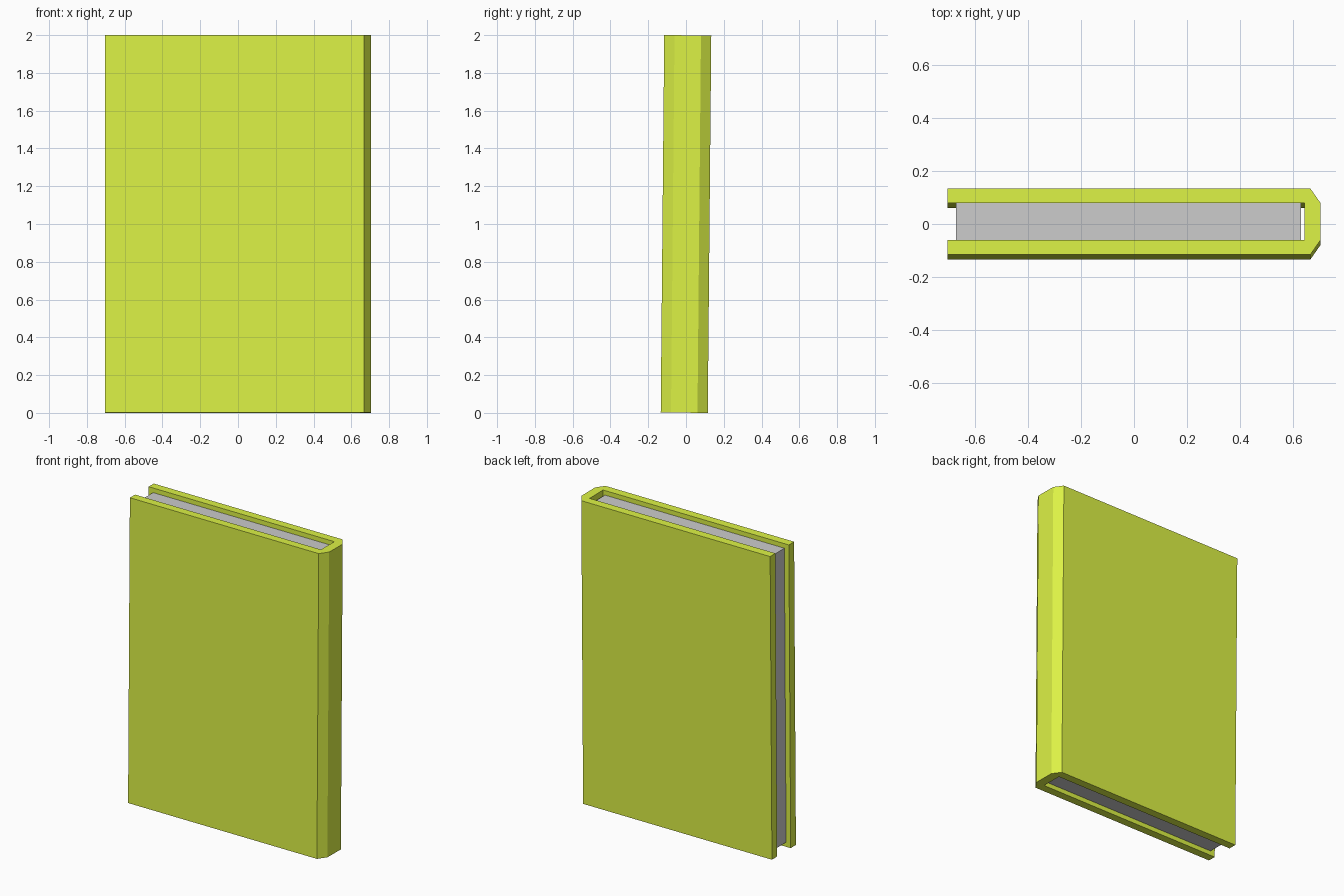
import bpy, bmesh
from math import asin
from mathutils import Matrix

if "Cube" in bpy.data.objects:
    bpy.data.objects.remove(bpy.data.objects["Cube"])

HEIGHT = 1.998
LEAN = asin(0.0185 / 2)      # the book leans back very slightly
RECESS = 0.03                # pages sit inside the cover at top and bottom


def extruded(name, profile, height):
    """Prism from an xy profile, centred in height, leaned back, resting on z = 0."""
    bm = bmesh.new()
    base = bm.faces.new([bm.verts.new((x, y, -height / 2)) for x, y in profile])
    top = bmesh.ops.extrude_face_region(bm, geom=[base])["geom"]
    bmesh.ops.translate(bm, vec=(0, 0, height),
                        verts=[v for v in top if isinstance(v, bmesh.types.BMVert)])
    bmesh.ops.recalc_face_normals(bm, faces=bm.faces)
    bm.transform(Matrix.Translation((0, 0, 1)) @ Matrix.Rotation(-LEAN, 4, 'X'))
    mesh = bpy.data.meshes.new(name)
    bm.to_mesh(mesh)
    bm.free()
    obj = bpy.data.objects.new(name, mesh)
    bpy.context.collection.objects.link(obj)
    return obj


def mirrored(half):
    """Close a half profile across y = 0."""
    return half + [(x, -y) for x, y in reversed(half)]


# Cover: two boards joined by a spine with bevelled outer corners
cover = extruded("cover", mirrored([(0.645, 0.07), (-0.705, 0.07), (-0.705, 0.1245),
                                    (0.667, 0.1245), (0.705, 0.07)]), HEIGHT)
green = bpy.data.materials.new("lime_cover")
green.diffuse_color = (0.72, 0.89, 0.06, 1)
green.use_nodes = True
green.node_tree.nodes["Principled BSDF"].inputs["Base Color"].default_value = green.diffuse_color
cover.data.materials.append(green)

# Page block between the boards
extruded("pages", mirrored([(0.632, 0.07), (-0.672, 0.07)]), HEIGHT - 2 * RECESS)
